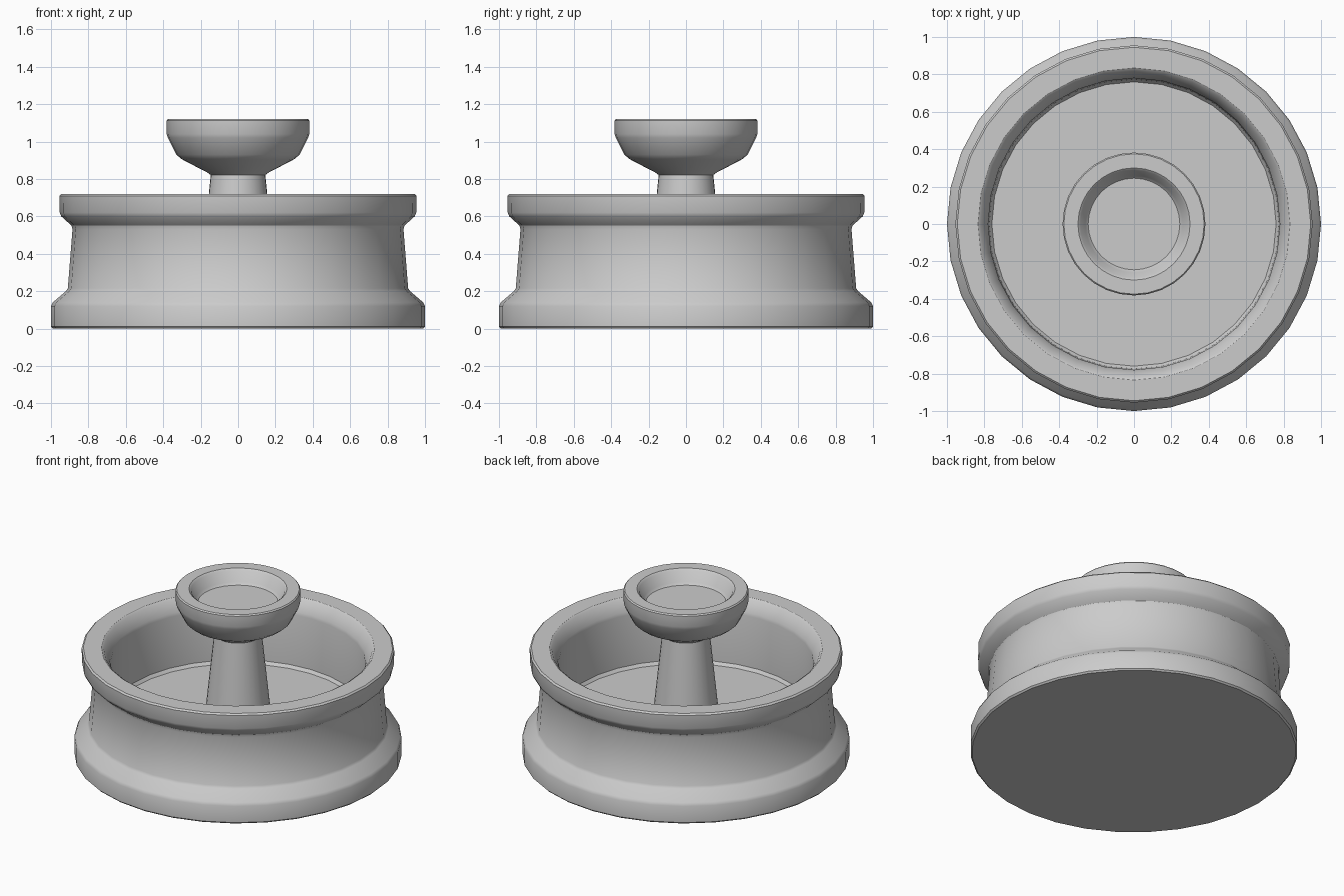
import bpy, bmesh
from math import radians, tau
from mathutils import Matrix

cube = bpy.data.objects.get("Cube")
if cube:
    bpy.data.objects.remove(cube, do_unlink=True)

stone = bpy.data.materials.new("pale grey stone")
stone.use_nodes = True
stone.diffuse_color = (0.6, 0.6, 0.6, 1)
stone.node_tree.nodes["Principled BSDF"].inputs["Base Color"].default_value = (0.6, 0.6, 0.6, 1)


def lathe(name, profile, sides=32):
    """Turn a (radius, height) profile about the z axis."""
    bm = bmesh.new()
    verts = [bm.verts.new((r, 0, z)) for r, z in profile]
    edges = [bm.edges.new(pair) for pair in zip(verts, verts[1:])]
    bmesh.ops.spin(bm, geom=verts + edges, cent=(0, 0, 0), axis=(0, 0, 1),
                   angle=tau, steps=sides, use_merge=True)
    bmesh.ops.remove_doubles(bm, verts=bm.verts, dist=0.0005)
    bmesh.ops.recalc_face_normals(bm, faces=bm.faces)
    mesh = bpy.data.meshes.new(name)
    bm.to_mesh(mesh)
    bm.free()
    mesh.materials.append(stone)
    obj = bpy.data.objects.new(name, mesh)
    bpy.context.collection.objects.link(obj)
    bpy.ops.object.select_all(action='DESELECT')
    obj.select_set(True)
    bpy.context.view_layer.objects.active = obj
    bpy.ops.object.shade_smooth_by_angle(angle=radians(30))
    return obj


# Moulded basin: underside, plinth, waist, rim, then inner wall and floor
lathe("basin", [
    (0, 0), (0.99, 0), (1, 0.01), (1, 0.12), (0.99, 0.14), (0.92, 0.2),
    (0.91, 0.215), (0.885, 0.53), (0.89, 0.55), (0.945, 0.6), (0.953, 0.62),
    (0.955, 0.71), (0.945, 0.72), (0.835, 0.72), (0.82, 0.71),
    (0.785, 0.64), (0.78, 0.62), (0.775, 0.28), (0.76, 0.26), (0, 0.26)])

# Tapered column standing on the basin floor
lathe("column", [(0, 0.25), (0.205, 0.25), (0.145, 0.83), (0, 0.83)])

# Small raised bowl with a shallow dish
lathe("upper_bowl", [
    (0, 0.82), (0.145, 0.82), (0.16, 0.832), (0.3, 0.905), (0.33, 0.93),
    (0.375, 1.02), (0.382, 1.04), (0.382, 1.112), (0.375, 1.12),
    (0.3, 1.12), (0.287, 1.11), (0.26, 1.045), (0.245, 1.03), (0, 1.03)])
